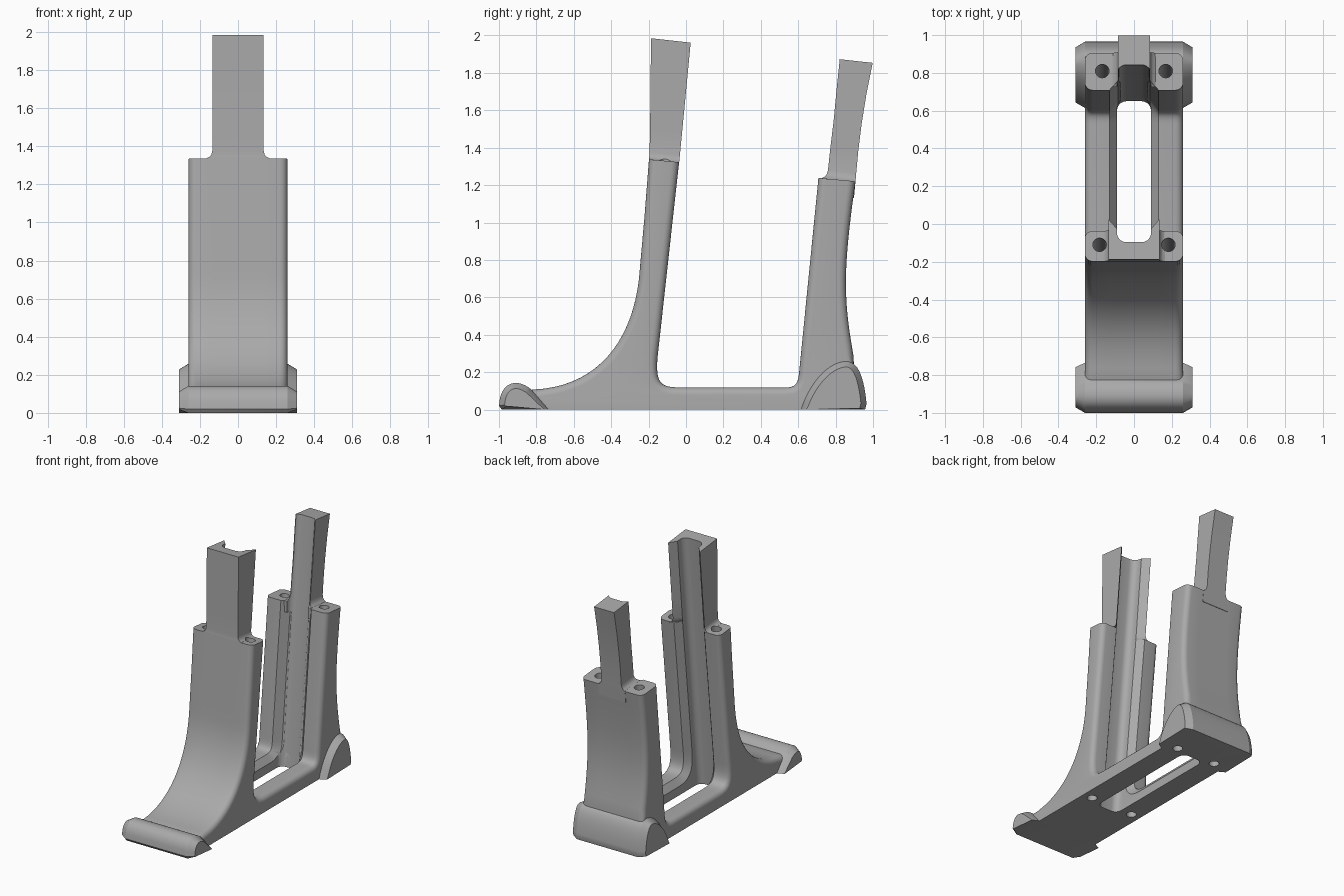
import bpy, bmesh, math
from mathutils import Vector
from mathutils.geometry import interpolate_bezier

cube = bpy.data.objects.get("Cube")
if cube:
    bpy.data.objects.remove(cube)

GREY = (0.4, 0.4, 0.4, 1)
mat = bpy.data.materials.new("plain grey")
mat.use_nodes = True
mat.diffuse_color = GREY
mat.node_tree.nodes["Principled BSDF"].inputs["Base Color"].default_value = GREY

LEAN = 0.103  # how far the legs lean back per unit of height


def loft(name, loops):
    """Closed solid through loops that have equal point counts."""
    bm = bmesh.new()
    rings = [[bm.verts.new(p) for p in loop] for loop in loops]
    n = len(rings[0])
    for a, b in zip(rings, rings[1:]):
        for i in range(n):
            j = (i + 1) % n
            bm.faces.new((a[i], a[j], b[j], b[i]))
    bm.faces.new(rings[0])
    bm.faces.new(rings[-1])
    bmesh.ops.recalc_face_normals(bm, faces=bm.faces)
    mesh = bpy.data.meshes.new(name)
    bm.to_mesh(mesh)
    bm.free()
    obj = bpy.data.objects.new(name, mesh)
    bpy.context.collection.objects.link(obj)
    mesh.materials.append(mat)
    return obj


def bezier(*pts, count=14):
    a, h1, h2, b = (Vector((*p, 0)) for p in pts)
    return [(p.x, p.y) for p in interpolate_bezier(a, h1, h2, b, count)]


def inset(path, d):
    """Shift an open (y, z) path to its right by d, staying above the floor."""
    out = []
    for i, p in enumerate(path):
        a, b = path[max(i - 1, 0)], path[min(i + 1, len(path) - 1)]
        t = (Vector(b) - Vector(a)).normalized()
        out.append((p[0] + t.y * d, max(0, p[1] - t.x * d)))
    return out


def at_x(x, path):
    return [(x, y, z) for y, z in path]


# Frame: base and both legs as one side outline, lofted across the width
front = bezier((-.82, .107), (-.45, .12), (-.27, .4), (-.247, .75), count=20) + [(-.222, 1.03), (-.198, 1.337)]
gap = ([(-.037, 1.322)] + bezier((-.152, .28), (-.165, .13), (-.13, .118), (-.02, .118))
       + bezier((.53, .118), (.59, .118), (.6, .14), (.606, .21), count=10) + [(.708, 1.238)])
rear = bezier((.906, 1.219), (.84, .75), (.84, .6), (.895, .29), count=20)


def outline(x, d_outer, d_gap):
    path = ([(-.9, 0), (-.9, .08)] + inset(front, d_outer) + inset(gap, d_gap)
            + inset(rear, d_outer) + [(.9, .2), (.9, 0)])
    return at_x(x, path)


R = 0.04
half = [(.22 + R * math.sin(a), R * (1 - math.cos(a)), R * (1 - math.cos(a)))
        for a in (math.pi / 2 * k / 5 for k in range(5, -1, -1))]
half += [(.13, 0, 0), (.085, 0, .056)]
frame = loft("frame", [outline(*h) for h in half]
             + [outline(-x, a, b) for x, a, b in reversed(half)])


# Feet: rounded bars with chamfered ends
def foot(name, path):
    stations = [(-.31, .03), (-.26, 0), (.26, 0), (.31, .03)]
    return loft(name, [at_x(x, inset(path, d)) for x, d in stations])


front_foot = foot("front_foot", [(-.985, 0), (-1, .02)]
                  + bezier((-.995, .06), (-.975, .15), (-.9, .165), (-.83, .11)) + [(-.735, 0)])
rear_foot = foot("rear_foot", bezier((.615, 0), (.66, .14), (.76, .26), (.865, .258))
                 + bezier((.885, .25), (.94, .23), (.96, .1), (.965, .03)) + [(.958, 0)])


# Upper posts: stacked sections (height, half width, front y, back y)
def post(name, sections, notch):
    loops = []
    for z, w, yf, yb in sections:
        inner = yb - notch
        pts = [(-w, yf), (w, yf), (w, yb), (.085, inner), (-.085, inner), (-w, yb)]
        if not notch:
            pts = pts[:3] + pts[-1:]
        loops.append([(x, y, z - .11 * (y - yf)) for x, y in pts])
    return loft(name, loops)


front_post = post("front_post", [
    (1.2, .165, -.208, -.055), (1.338, .165, -.198, -.037), (1.345, .15, -.197, -.036),
    (1.356, .14, -.196, -.035), (1.375, .135, -.195, -.033), (1.5, .135, -.192, -.021),
    (1.7, .135, -.19, -.002), (1.985, .135, -.187, .025)], .056)
rear_post = post("rear_post", [
    (1.15, .115, .725, .898), (1.237, .115, .725, .906), (1.245, .1, .742, .907),
    (1.258, .09, .752, .908), (1.28, .085, .759, .91), (1.4, .085, .772, .921),
    (1.55, .085, .79, .94), (1.7, .085, .804, .964), (1.873, .085, .822, .998)], 0)


# Cutters: leaning slot through the middle and four leaning bores
def leaning(name, ring, z0, z1):
    return loft(name, [[(x, y + LEAN * z, z) for x, y in ring] for z in (z0, z1)])


corner = 0.05
slot_ring = []
for q, (cx, cy) in enumerate([(.04, .6), (-.04, .6), (-.04, -.25), (.04, -.25)]):
    for k in range(7):
        a = math.pi / 2 * (q + k / 6)
        slot_ring.append((cx + corner * math.cos(a), cy + corner * math.sin(a)))
cutters = [leaning("slot_cutter", slot_ring, -.2, 2.3)]
for side in (-1, 1):
    for x, y, top in ((.182, -.247, 1.5), (.168, .683, 1.4)):
        ring = [(side * x + .036 * math.cos(math.tau * k / 24), y + .036 * math.sin(math.tau * k / 24))
                for k in range(24)]
        cutters.append(leaning("bore_cutter", ring, -.2, top))

for part in (frame, front_foot, rear_foot, front_post, rear_post):
    bpy.ops.object.select_all(action='DESELECT')
    bpy.context.view_layer.objects.active = part
    part.select_set(True)
    for c in cutters:
        mod = part.modifiers.new("cut", 'BOOLEAN')
        mod.operation = 'DIFFERENCE'
        mod.solver = 'EXACT'
        mod.object = c
        bpy.ops.object.modifier_apply(modifier=mod.name)
    bpy.ops.object.shade_smooth_by_angle(angle=math.radians(30))

for c in cutters:
    bpy.data.objects.remove(c)
